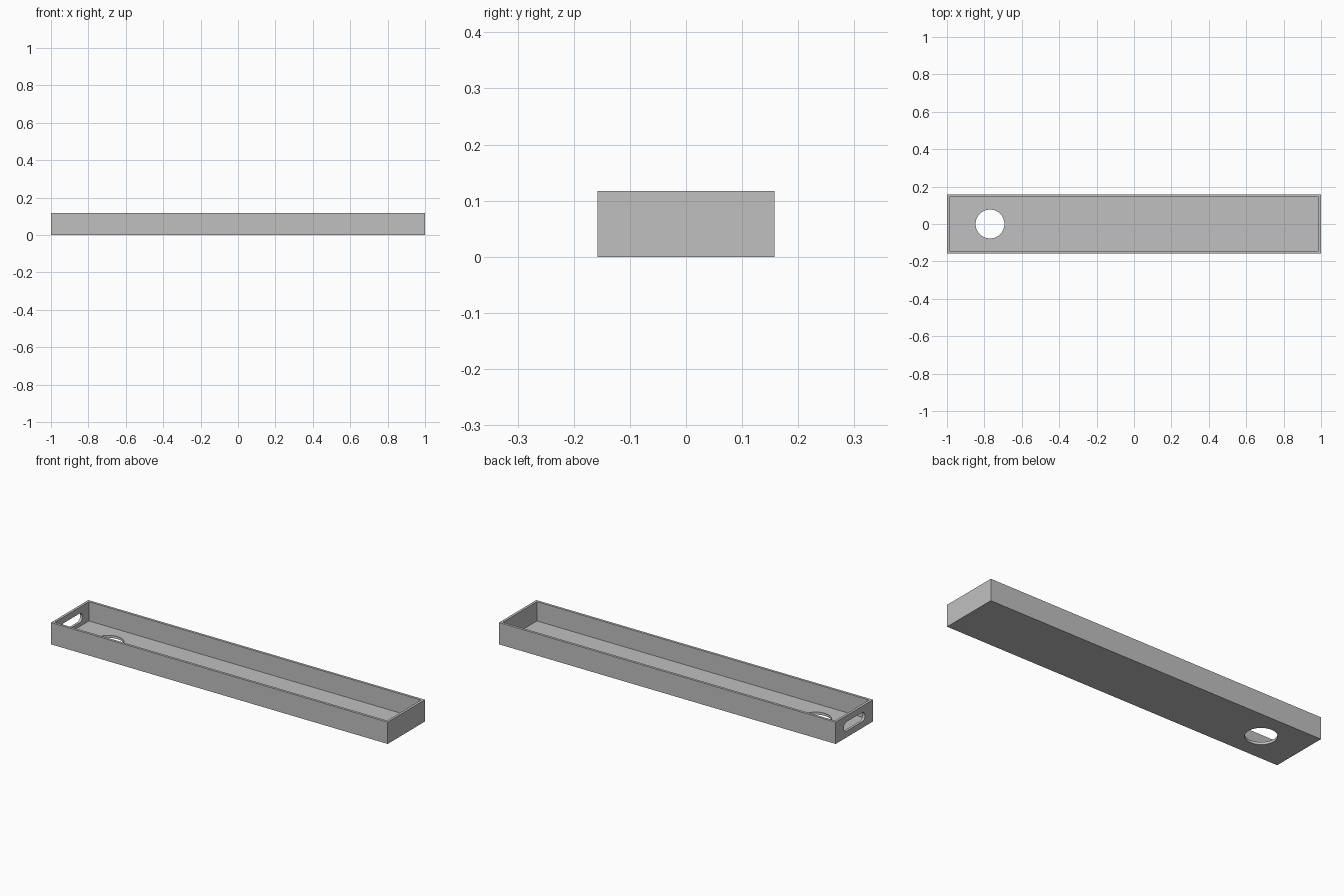
import bpy
from math import pi

cube = bpy.data.objects.get("Cube")
if cube:
    bpy.data.objects.remove(cube, do_unlink=True)

LENGTH, WIDTH, HEIGHT, WALL = 2.0, 0.316, 0.117, 0.0135
HOLE_X, HOLE_R = -0.77, 0.077
SLOT_HALF, SLOT_R = 0.09, 0.025

grey = bpy.data.materials.new("plain grey")
grey.use_nodes = True
colour = (0.53, 0.53, 0.53, 1)
grey.diffuse_color = colour
grey.node_tree.nodes["Principled BSDF"].inputs["Base Color"].default_value = colour


def box(name, size, centre):
    bpy.ops.mesh.primitive_cube_add(size=1, location=centre)
    ob = bpy.context.object
    ob.name = name
    ob.scale = size
    bpy.ops.object.transform_apply(location=False, rotation=False, scale=True)
    ob.data.materials.append(grey)
    return ob


def cylinder(name, radius, depth, centre, rotation=(0, 0, 0)):
    bpy.ops.mesh.primitive_cylinder_add(
        vertices=64, radius=radius, depth=depth, location=centre, rotation=rotation)
    ob = bpy.context.object
    ob.name = name
    ob.data.materials.append(grey)
    return ob


def cut(target, cutter):
    cutter.hide_render = True
    mod = target.modifiers.new(cutter.name, "BOOLEAN")
    mod.operation = "DIFFERENCE"
    mod.solver = "EXACT"
    mod.object = cutter
    bpy.context.view_layer.objects.active = target
    bpy.ops.object.modifier_apply(modifier=mod.name)
    bpy.data.objects.remove(cutter, do_unlink=True)


# Open tray with thin walls and floor
tray = box("tray", (LENGTH, WIDTH, HEIGHT), (0, 0, HEIGHT / 2))
cut(tray, box("cavity", (LENGTH - 2 * WALL, WIDTH - 2 * WALL, HEIGHT),
              (0, 0, HEIGHT / 2 + WALL)))

# Round hole through the floor
cut(tray, cylinder("floor_hole", HOLE_R, 0.1, (HOLE_X, 0, 0)))

# Rounded slot through the end wall: a bar with a cylinder at each end
mid = HEIGHT / 2
offset = SLOT_HALF - SLOT_R
cut(tray, box("slot_bar", (0.1, 2 * offset, 2 * SLOT_R), (-LENGTH / 2, 0, mid)))
for side in (-1, 1):
    cut(tray, cylinder("slot_end", SLOT_R, 0.1,
                       (-LENGTH / 2, side * offset, mid), (0, pi / 2, 0)))

# Smooth the curved cuts, keep the edges sharp
bpy.ops.object.select_all(action="DESELECT")
tray.select_set(True)
bpy.context.view_layer.objects.active = tray
bpy.ops.object.shade_smooth_by_angle(angle=pi / 6)
